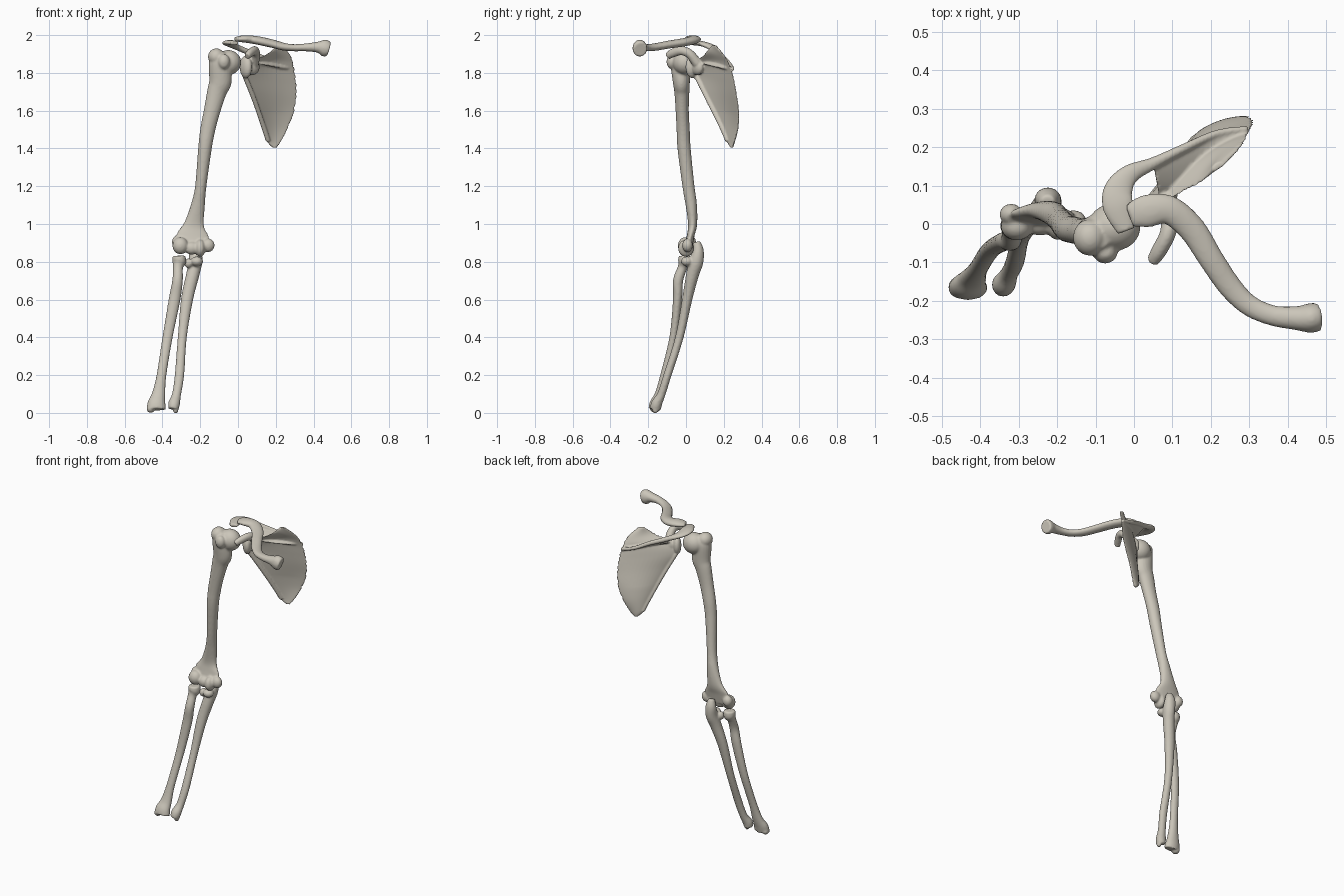
import bpy, bmesh, math
from mathutils import Vector, Matrix

bone = bpy.data.materials.new("bone ivory")
bone.diffuse_color = (0.60, 0.565, 0.49, 1)


def spline(rows, steps=6):
    """Smooth curve through rows of numbers."""
    out = []
    for i in range(len(rows) - 1):
        p0, p1, p2, p3 = (rows[max(0, min(len(rows) - 1, i + k))] for k in (-1, 0, 1, 2))
        for s in range(steps):
            t = s / steps
            out.append([0.5 * (2 * b + (c - a) * t + (2 * a - 5 * b + 4 * c - d) * t * t
                               + (3 * b - a - 3 * c + d) * t ** 3)
                        for a, b, c, d in zip(p0, p1, p2, p3)])
    return out + [list(rows[-1])]


def skin(bm, rings):
    """Closed solid from a row of rings."""
    vs = [[bm.verts.new(p) for p in r] for r in rings]
    n = len(vs[0])
    for a, b in zip(vs, vs[1:]):
        for j in range(n):
            k = (j + 1) % n
            bm.faces.new((a[j], a[k], b[k], b[j]))
    bm.faces.new(vs[0][::-1])
    bm.faces.new(vs[-1])


def tube(bm, rows, ref, sides=20):
    """Rows are x, y, z, radius along ref, radius across it."""
    pts = spline(rows)
    rings = []
    for i, (x, y, z, a, b) in enumerate(pts):
        t = Vector(pts[min(i + 1, len(pts) - 1)][:3]) - Vector(pts[max(i - 1, 0)][:3])
        t.normalize()
        u = Vector(ref)
        u = (u - t * u.dot(t)).normalized()
        w = t.cross(u)
        rings.append([Vector((x, y, z)) + u * a * math.cos(q) + w * b * math.sin(q)
                      for q in (2 * math.pi * j / sides for j in range(sides))])
    skin(bm, rings)


def sheet(bm, rows, normal, half, bulge=0, sides=40):
    """Thin plate; rows hold both edge points, bulging along normal."""
    n = Vector(normal).normalized()
    rings = []
    for r in spline(rows):
        a, b = Vector(r[:3]), Vector(r[3:])
        c, u = (a + b) / 2, (b - a) / 2
        k = min(1, u.length / 0.12)
        rings.append([c + u * math.cos(q) + n * (half * math.sin(q) + bulge * k * math.sin(q) ** 2)
                      for q in (2 * math.pi * j / sides for j in range(sides))])
    skin(bm, rings)


def blob(bm, loc, size, turn=0):
    m = Matrix.Translation(loc) @ Matrix.Rotation(turn, 4, 'Z') @ Matrix.Diagonal((*size, 1))
    bmesh.ops.create_uvsphere(bm, u_segments=24, v_segments=16, radius=1, matrix=m)


def finish(name, bm, voxel=0.006, smooth=4):
    """Fuse the overlapping solids into one smooth bone."""
    bmesh.ops.recalc_face_normals(bm, faces=bm.faces)
    me = bpy.data.meshes.new(name)
    bm.to_mesh(me)
    bm.free()
    me.materials.append(bone)
    ob = bpy.data.objects.new(name, me)
    bpy.context.collection.objects.link(ob)
    r = ob.modifiers.new("fuse", 'REMESH')
    r.mode = 'VOXEL'
    r.voxel_size = voxel
    r.use_smooth_shade = True
    s = ob.modifiers.new("soften", 'SMOOTH')
    s.factor = 0.5
    s.iterations = smooth


X, Z = (1, 0, 0), (0, 0, 1)

# upper arm bone: shaft, ball head, tubercles, elbow knuckles
bm = bmesh.new()
tube(bm, [(-.095, -.03, 1.91, .035, .035), (-.098, -.03, 1.86, .056, .052),
          (-.093, -.025, 1.76, .06, .046), (-.112, -.022, 1.70, .052, .04),
          (-.137, -.02, 1.60, .044, .035), (-.160, -.015, 1.50, .040, .035),
          (-.175, -.01, 1.40, .036, .035), (-.197, .013, 1.20, .030, .032),
          (-.212, .028, 1.10, .037, .030), (-.232, .035, 1.00, .053, .024),
          (-.240, .025, .94, .086, .020), (-.240, .012, .88, .085, .022)], X)
blob(bm, (-.052, -.008, 1.855), (.069, .062, .066))
blob(bm, (-.115, -.035, 1.885), (.044, .048, .045))
blob(bm, (-.075, -.075, 1.86), (.032, .028, .04))
blob(bm, (-.305, -.005, .885), (.042, .038, .045))
blob(bm, (-.320, .025, .905), (.030, .028, .035))
blob(bm, (-.245, .0, .872), (.040, .030, .034))
blob(bm, (-.200, .0, .872), (.028, .042, .046))
blob(bm, (-.158, .008, .887), (.034, .028, .036))
finish("upper_arm_bone", bm)

# outer forearm bone
bm = bmesh.new()
tube(bm, [(-.312, -.005, .832, .034, .034), (-.312, -.006, .80, .037, .037),
          (-.318, -.018, .77, .027, .026), (-.320, -.042, .70, .028, .027),
          (-.336, -.045, .60, .031, .024), (-.373, -.067, .40, .027, .021),
          (-.405, -.115, .20, .026, .021), (-.420, -.140, .10, .036, .025),
          (-.431, -.160, .05, .048, .032), (-.432, -.168, .018, .051, .032)], X)
blob(bm, (-.462, -.165, .022), (.022, .026, .022))
finish("outer_forearm_bone", bm)

# inner forearm bone with elbow hook
bm = bmesh.new()
tube(bm, [(-.225, .055, .905, .020, .020), (-.225, .064, .86, .033, .030),
          (-.225, .054, .80, .036, .038), (-.240, .034, .73, .035, .034),
          (-.270, .006, .60, .032, .027), (-.295, -.035, .40, .024, .022),
          (-.310, -.098, .20, .025, .021), (-.325, -.130, .10, .024, .022),
          (-.338, -.155, .05, .031, .029), (-.342, -.162, .02, .027, .029)], X)
blob(bm, (-.218, .005, .802), (.033, .032, .026))
blob(bm, (-.262, .015, .792), (.022, .024, .026))
blob(bm, (-.330, -.162, .015), (.014, .016, .018))
finish("inner_forearm_bone", bm)

# collar bone
bm = bmesh.new()
tube(bm, [(-.012, .02, 1.978, .012, .030), (.03, .033, 1.980, .019, .043),
          (.09, .037, 1.974, .022, .038), (.15, -.012, 1.962, .022, .036),
          (.20, -.09, 1.950, .021, .033), (.25, -.163, 1.937, .020, .031),
          (.30, -.212, 1.933, .019, .028), (.36, -.238, 1.935, .021, .027),
          (.42, -.245, 1.936, .029, .031), (.455, -.245, 1.932, .045, .038),
          (.480, -.242, 1.925, .040, .038)], Z)
finish("collar_bone", bm)

# shoulder blade: curved plate
bm = bmesh.new()
rows = [(.205, .14, 1.948, .235, .157, 1.945), (.16, .10, 1.905, .282, .205, 1.89),
        (.05, .045, 1.85, .300, .24, 1.82), (.025, .045, 1.79, .310, .258, 1.75),
        (.062, .09, 1.70, .312, .27, 1.68), (.092, .13, 1.62, .300, .28, 1.60),
        (.126, .18, 1.52, .267, .277, 1.51), (.152, .215, 1.44, .228, .257, 1.435),
        (.183, .235, 1.405, .205, .245, 1.405)]
sheet(bm, rows, (-.58, .81, 0), .009, .022)
# thickened outer border
tube(bm, [(r[0] + .008, r[1] + .006, r[2], .013, .013) for r in rows[3:8]], X)
# socket and neck
blob(bm, (.042, .035, 1.832), (.027, .042, .06), math.radians(36))
blob(bm, (.075, .06, 1.83), (.045, .025, .042), math.radians(36))
# ridge across the back, from plate to crest
sheet(bm, [(.285, .235, 1.82, .300, .252, 1.82), (.215, .165, 1.83, .225, .238, 1.84),
           (.13, .10, 1.845, .13, .20, 1.88), (.065, .075, 1.86, .05, .160, 1.91)],
      (.1, -.3, .95), .010)
# crest running into the shoulder tip
tube(bm, [(.295, .248, 1.82, .010, .008), (.215, .235, 1.842, .011, .010),
          (.13, .197, 1.882, .013, .012), (.05, .158, 1.912, .015, .016),
          (-.01, .13, 1.938, .015, .026), (-.04, .09, 1.953, .014, .038),
          (-.042, .045, 1.960, .014, .040), (-.02, -.018, 1.958, .012, .024)], Z)
# beak-like hook in front
tube(bm, [(.085, .06, 1.85, .026, .026), (.093, .02, 1.90, .024, .024),
          (.088, -.025, 1.918, .021, .024), (.065, -.07, 1.905, .020, .023),
          (.048, -.097, 1.888, .016, .018)], X)
finish("shoulder_blade", bm, 0.005, 3)
